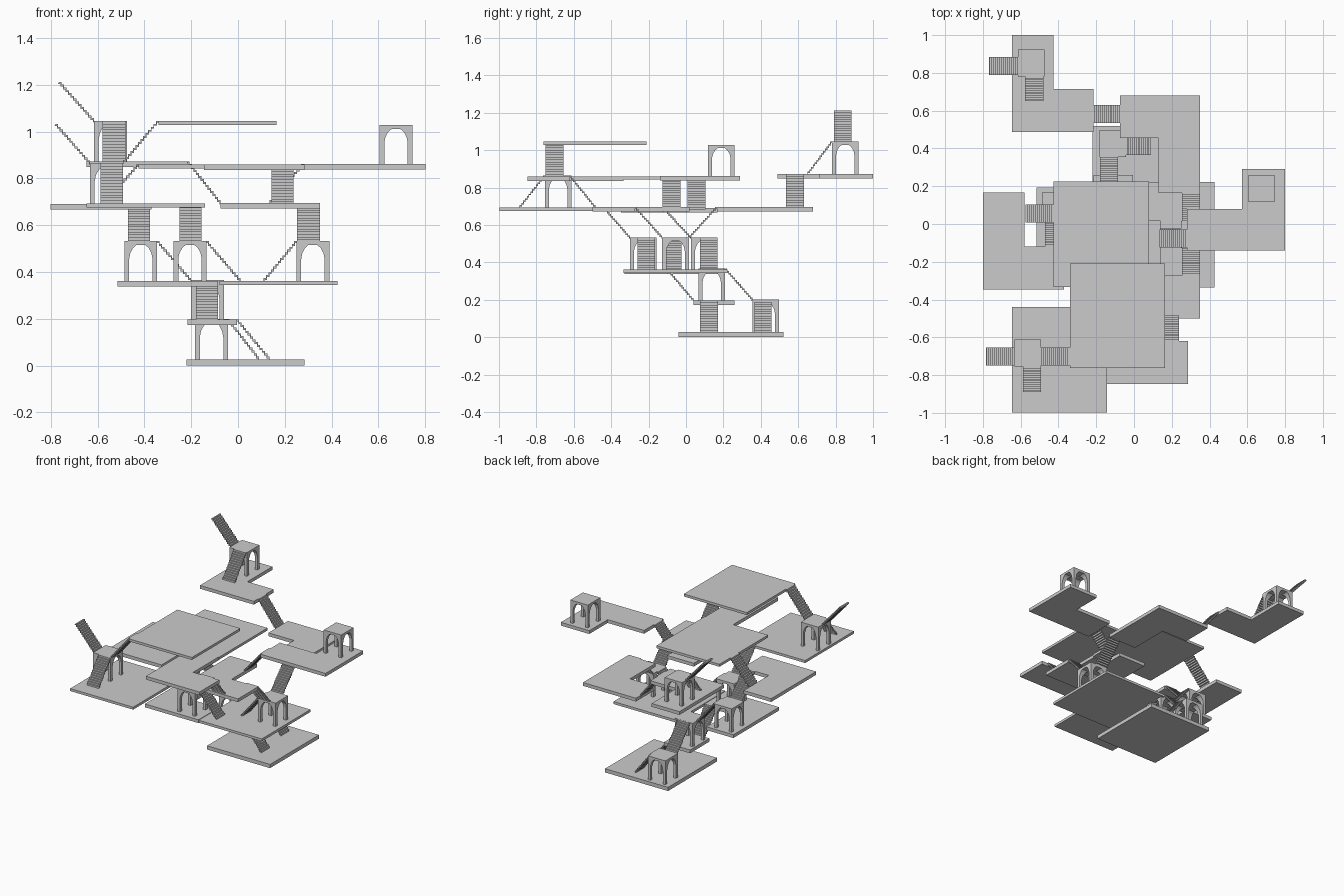
import bpy, bmesh
from mathutils import Vector

if "Cube" in bpy.data.objects:
    bpy.data.objects.remove(bpy.data.objects["Cube"])


def prism(name, pts, direction):
    """Extrude a closed planar outline (list of 3D points) along a vector."""
    bm = bmesh.new()
    face = bm.faces.new([bm.verts.new(p) for p in pts])
    ext = bmesh.ops.extrude_face_region(bm, geom=[face])
    moved = [g for g in ext["geom"] if isinstance(g, bmesh.types.BMVert)]
    bmesh.ops.translate(bm, verts=moved, vec=Vector(direction))
    bmesh.ops.recalc_face_normals(bm, faces=bm.faces[:])
    me = bpy.data.meshes.new(name)
    bm.to_mesh(me)
    bm.free()
    ob = bpy.data.objects.new(name, me)
    bpy.context.collection.objects.link(ob)
    return ob


def slab(name, x0, x1, y0, y1, top, thick):
    pts = [(x0, y0), (x1, y0), (x1, y1), (x0, y1)]
    return prism(name, [(x, y, top - thick) for x, y in pts], (0, 0, thick))


def l_slab(name, x0, x1, y0, y1, top, nx, ny, thick=0.024):
    """L-shaped floor: nx, ny is the inner corner; missing corner given by its side."""
    (sx, cx), (sy, cy) = nx, ny
    xo, xi = (x1, x0) if sx > 0 else (x0, x1)
    yo, yi = (y1, y0) if sy > 0 else (y0, y1)
    pts = [(xi, yi), (xo, yi), (xo, cy), (cx, cy), (cx, yo), (xi, yo)]
    return prism(name, [(x, y, top - thick) for x, y in pts], (0, 0, thick))


def stair(name, axis, a0, a1, z0, z1, b0, b1, n=14, t=0.008):
    """Thin zigzag flight climbing from (a0, z0) to (a1, z1) along an axis."""
    da, dz = (a1 - a0) / n, (z1 - z0) / n
    up = []
    for i in range(n):
        up += [(a0 + i * da, z0 + i * dz), (a0 + i * da, z0 + (i + 1) * dz)]
    up.append((a1, z1))
    low = [(a + da * 0.35, z - t) for a, z in up]
    prof = up + low[::-1]
    if axis == "x":
        return prism(name, [(a, b0, z) for a, z in prof], (0, b1 - b0, 0))
    return prism(name, [(b0, a, z) for a, z in prof], (b1 - b0, 0, 0))


# half of the arch opening: (half width, height as a share of the total)
ARCH = [(0.050, -0.1), (0.050, 0.55), (0.045, 0.70), (0.033, 0.83), (0.019, 0.90)]


def pavilion(name, x, y, z0, z1):
    """Four-legged block with crossing arched passages; x, y is the low corner."""
    w, d, h = 0.14, 0.143, z1 - z0
    ob = slab(name, x, x + w, y, y + d, z1, h)
    cx, cy = x + w / 2, y + d / 2
    prof = ARCH + [(-a, b) for a, b in ARCH[::-1]]
    cuts = [prism("arch_cutter", [(cx + a, y - 0.05, z0 + b * h) for a, b in prof], (0, d + 0.1, 0)),
            prism("arch_cutter", [(x - 0.05, cy + a, z0 + b * h) for a, b in prof], (w + 0.1, 0, 0))]
    for c in cuts:
        m = ob.modifiers.new("arch", "BOOLEAN")
        m.operation, m.solver, m.object = "DIFFERENCE", "EXACT", c
    bpy.context.view_layer.update()
    ev = ob.evaluated_get(bpy.context.evaluated_depsgraph_get())
    me = bpy.data.meshes.new_from_object(ev)
    ob.modifiers.clear()
    ob.data = me
    for c in cuts:
        bpy.data.objects.remove(c)
    return ob


# rectangular floors
slab("ground_floor", -0.22, 0.285, -0.04, 0.52, 0.027, 0.027)
slab("small_landing", -0.215, -0.005, 0.04, 0.26, 0.197, 0.024)
slab("second_floor_east", -0.08, 0.425, -0.335, 0.222, 0.362, 0.018)
slab("third_floor_front", -0.647, -0.142, -0.997, -0.44, 0.693, 0.018)
slab("fourth_floor_centre", -0.425, 0.08, -0.333, 0.224, 0.86, 0.018)
slab("top_floor", -0.34, 0.165, -0.763, -0.21, 1.046, 0.018)

# L-shaped floors
l_slab("second_floor_west", -0.515, -0.085, -0.33, 0.193, 0.362, (1, -0.30), (1, -0.10))
l_slab("third_floor_west", -0.80, -0.37, -0.347, 0.168, 0.69, (1, -0.58), (1, -0.12))
l_slab("third_floor_back", -0.075, 0.35, 0.165, 0.68, 0.695, (-1, 0.13), (-1, 0.455))
l_slab("third_floor_middle", -0.075, 0.35, -0.50, 0.018, 0.695, (1, 0.14), (1, -0.273))
l_slab("fourth_floor_east", 0.28, 0.80, -0.14, 0.29, 0.862, (-1, 0.572), (1, 0.08))
l_slab("fourth_floor_front", -0.145, 0.285, -0.848, -0.333, 0.86, (1, 0.075), (1, -0.62))
l_slab("fourth_floor_back", -0.647, -0.215, 0.488, 1.0, 0.873, (1, -0.425), (1, 0.715))

# arched pavilions
for args in [("ground_pavilion", -0.183, 0.355, 0.027, 0.20),
             ("landing_pavilion", -0.20, 0.066, 0.197, 0.366),
             ("second_pavilion_west", -0.485, 0.026, 0.362, 0.532),
             ("second_pavilion_front", -0.275, -0.30, 0.362, 0.532),
             ("second_pavilion_east", 0.25, -0.127, 0.362, 0.532),
             ("third_pavilion", -0.632, -0.755, 0.693, 0.865),
             ("fourth_pavilion_back", -0.615, 0.78, 0.873, 1.045),
             ("fourth_pavilion_east", 0.605, 0.117, 0.862, 1.027)]:
    pavilion(*args)

# stair flights, each from its foot to its head
for i, args in enumerate([
        ("x", 0.09, -0.045, 0.027, 0.20, 0.365, 0.458),
        ("x", 0.135, -0.005, 0.027, 0.197, 0.075, 0.17),
        ("y", 0.355, 0.21, 0.20, 0.366, -0.18, -0.085),
        ("y", 0.04, -0.10, 0.197, 0.362, -0.18, -0.085),
        ("x", -0.20, -0.345, 0.362, 0.532, 0.075, 0.168),
        ("x", 0.01, -0.135, 0.362, 0.532, -0.26, -0.165),
        ("x", 0.11, 0.25, 0.362, 0.532, -0.12, -0.025),
        ("y", 0.026, -0.12, 0.532, 0.69, -0.47, -0.375),
        ("y", -0.30, -0.44, 0.532, 0.693, -0.25, -0.155),
        ("y", 0.016, 0.165, 0.532, 0.695, 0.253, 0.35),
        ("y", -0.127, -0.273, 0.532, 0.695, 0.253, 0.35),
        ("y", -0.485, -0.62, 0.695, 0.86, 0.143, 0.238),
        ("x", 0.135, 0.28, 0.695, 0.862, -0.125, -0.03),
        ("x", -0.575, -0.425, 0.69, 0.86, 0.008, 0.103),
        ("x", -0.075, -0.217, 0.695, 0.873, 0.535, 0.63),
        ("y", -0.89, -0.755, 0.693, 0.865, -0.588, -0.492),
        ("x", -0.492, -0.34, 0.865, 1.046, -0.75, -0.655),
        ("x", -0.632, -0.78, 0.865, 1.032, -0.75, -0.655),
        ("y", 0.65, 0.78, 0.873, 1.045, -0.578, -0.48),
        ("x", -0.615, -0.765, 1.045, 1.212, 0.79, 0.885)]):
    stair(f"stair_flight_{i + 1:02d}", *args)
